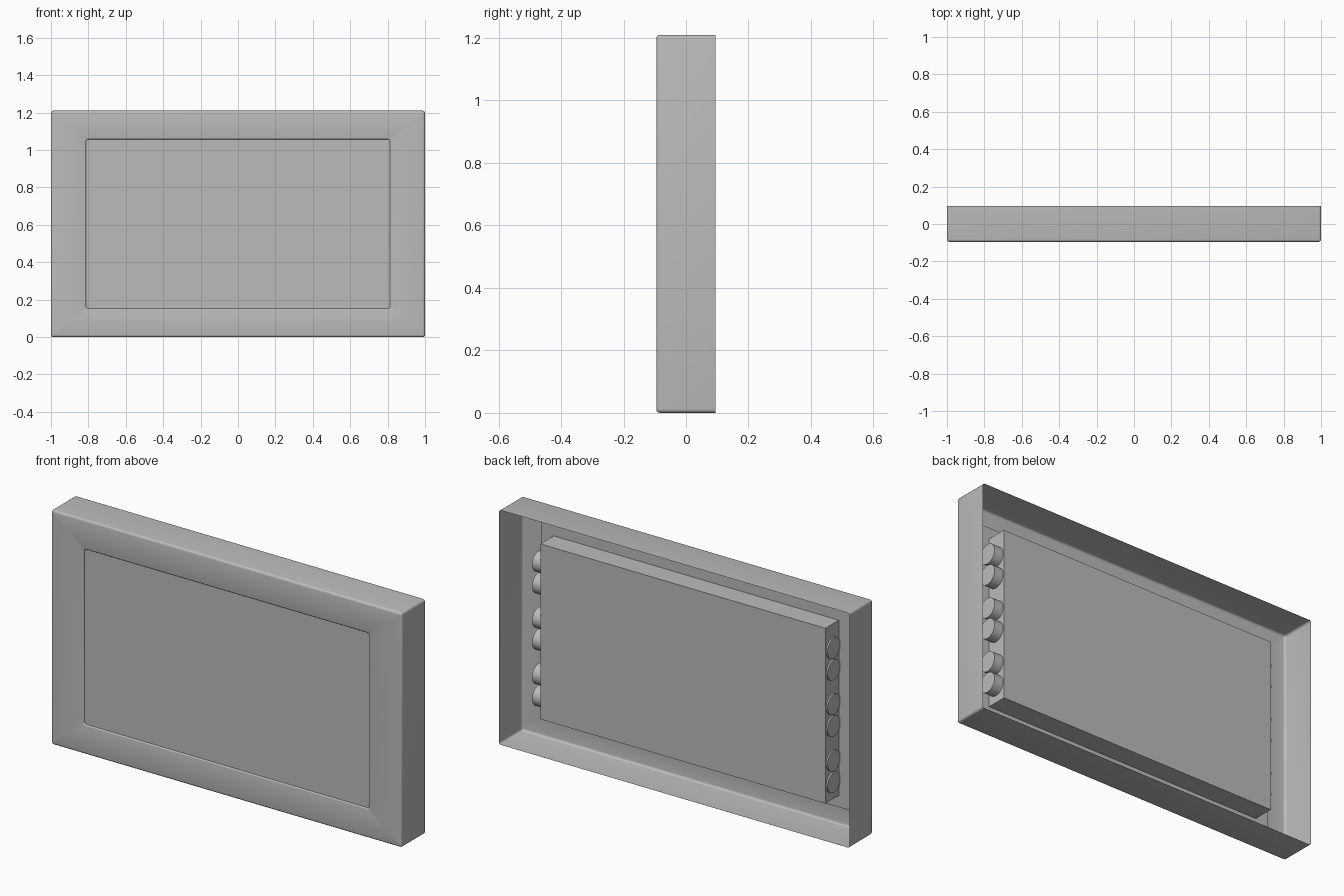
import bpy
import bmesh
from math import sin, cos, pi, radians
from mathutils import Matrix

cube = bpy.data.objects.get("Cube")
if cube:
    bpy.data.objects.remove(cube, do_unlink=True)

CZ = 0.605            # height of the centre line
FRONT, BACK = -0.095, 0.095

grey = bpy.data.materials.new("plain grey")
grey.use_nodes = True
color = (0.5, 0.5, 0.5, 1)
grey.diffuse_color = color
grey.node_tree.nodes["Principled BSDF"].inputs["Base Color"].default_value = color


def finish(name, bm, smooth=False):
    mesh = bpy.data.meshes.new(name)
    bm.to_mesh(mesh)
    bm.free()
    mesh.materials.append(grey)
    obj = bpy.data.objects.new(name, mesh)
    bpy.context.collection.objects.link(obj)
    if smooth:
        bpy.ops.object.select_all(action="DESELECT")
        obj.select_set(True)
        bpy.context.view_layer.objects.active = obj
        bpy.ops.object.shade_smooth_by_angle(angle=radians(35))
    return obj


def ring(bm, hx, hz, r, y, steps=4):
    """Rounded rectangle of vertices facing the front."""
    verts = []
    for q, (sx, sz) in enumerate([(1, 1), (-1, 1), (-1, -1), (1, -1)]):
        for i in range(steps + 1):
            a = (q + i / steps) * pi / 2
            verts.append(bm.verts.new((sx * (hx - r) + r * cos(a), y,
                                       CZ + sz * (hz - r) + r * sin(a))))
    return verts


def box(name, hx, hz, y0, y1):
    bm = bmesh.new()
    size = Matrix.Diagonal((2 * hx, y1 - y0, 2 * hz, 1))
    bmesh.ops.create_cube(bm, size=1,
                          matrix=Matrix.Translation((0, (y0 + y1) / 2, CZ)) @ size)
    return finish(name, bm)


# Frame shell: open back, filleted front edge, rounded lip around the opening
bm = bmesh.new()
HX, HZ, FILLET = 1.0, 0.605, 0.012
OX, OZ, LIP = 0.813, 0.452, 0.006
rings = [ring(bm, HX, HZ, 0.012, BACK)]
for i in range(5):
    a = i / 4 * pi / 2
    inset = FILLET * (1 - cos(a))
    rings.append(ring(bm, HX - inset, HZ - inset, 0.0125 - inset,
                      FRONT + FILLET * (1 - sin(a))))
for i in range(4):
    a = i / 3 * pi / 2
    grow = LIP * (1 - sin(a))
    rings.append(ring(bm, OX + grow, OZ + grow, 0.012 + grow,
                      FRONT + LIP * (1 - cos(a))))
rings.append(ring(bm, OX, OZ, 0.012, -0.087))
for a, b in zip(rings, rings[1:]):
    n = len(a)
    for i in range(n):
        j = (i + 1) % n
        bm.faces.new((a[i], a[j], b[j], b[i]))
bmesh.ops.recalc_face_normals(bm, faces=bm.faces)
# The outside of the shell must face outward
bm.faces.ensure_lookup_table()
face = bm.faces[0]
centre = face.calc_center_median()
if face.normal.x * centre.x + face.normal.z * (centre.z - CZ) < 0:
    bmesh.ops.reverse_faces(bm, faces=bm.faces)
finish("frame_shell", bm, smooth=True)

# Screen plate behind the opening and the housing on its back
box("screen_plate", 0.885, 0.512, -0.088, -0.084)
box("rear_housing", OX, OZ, -0.084, 0.025)

# Paired round plugs on both sides; one side stands out further
for side, reach in (("left", 0.052), ("right", -0.008)):
    sign = 1 if reach > 0 else -1
    inner, outer = sign * (OX - 0.03), sign * OX + reach
    for pair in range(3):
        for k in (-1, 1):
            z = 0.588 + (pair - 1) * 0.29 + k * 0.056
            bm = bmesh.new()
            place = (Matrix.Translation(((inner + outer) / 2, -0.033, z))
                     @ Matrix.Rotation(pi / 2, 4, "Y"))
            bmesh.ops.create_cone(bm, cap_ends=True, segments=32, radius1=0.052,
                                  radius2=0.052, depth=abs(outer - inner), matrix=place)
            level = "upper" if k > 0 else "lower"
            finish(f"{side}_plug_{pair + 1}_{level}", bm, smooth=True)
